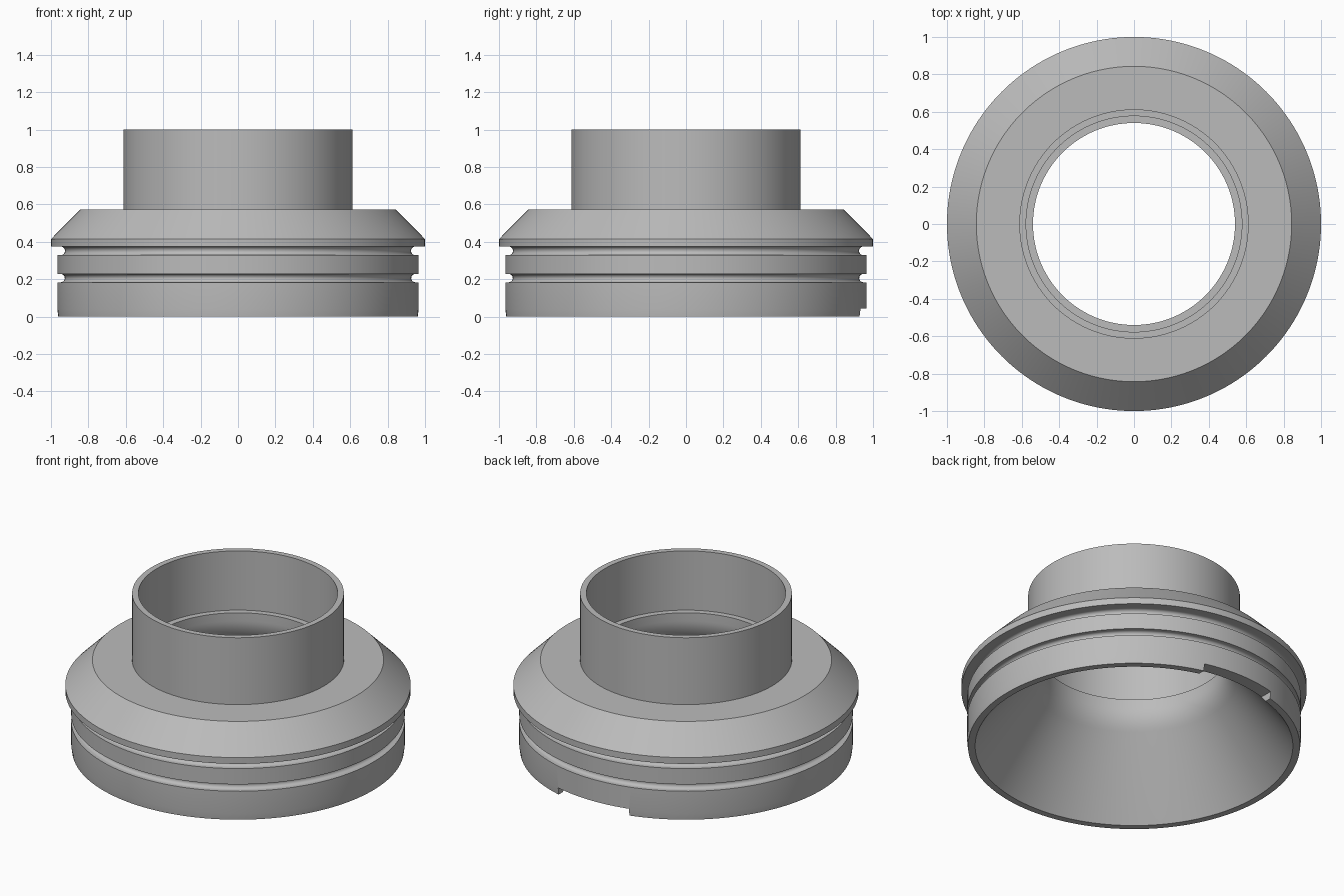
import bpy
import bmesh
import math
from mathutils import Vector

cube = bpy.data.objects.get("Cube")
if cube:
    bpy.data.objects.remove(cube, do_unlink=True)

SEGMENTS = 160

# Single grey material
grey = bpy.data.materials.new("plain_grey")
grey.use_nodes = True
colour = (0.5, 0.5, 0.5, 1)
grey.diffuse_color = colour
grey.node_tree.nodes["Principled BSDF"].inputs["Base Color"].default_value = colour


def groove(bottom, top, outer=0.966, centre=0.948, steps=10):
    """U-shaped ring groove, listed from its lower lip to its upper lip."""
    radius, mid = (top - bottom) / 2, (top + bottom) / 2
    arc = [(centre - radius * math.sin(math.pi * i / steps),
            mid - radius * math.cos(math.pi * i / steps)) for i in range(steps + 1)]
    return [(outer, bottom)] + arc + [(outer, top)]


def blend(start, corner, end, steps=8):
    """Rounded transition between two straight walls."""
    a, b, c = Vector(start), Vector(corner), Vector(end)
    return [tuple(a.lerp(b, i / steps).lerp(b.lerp(c, i / steps), i / steps))
            for i in range(steps + 1)]


# Closed wall section (radius, height): outside going up, inside going down
profile = [(0.961, 0), (0.966, 0.04)]
profile += groove(0.184, 0.228)
profile += groove(0.329, 0.375)
profile += [(1.0, 0.375), (1.0, 0.415)]          # flange edge
profile += [(0.843, 0.573), (0.613, 0.573)]      # sloped shoulder
profile += [(0.613, 1.0), (0.577, 1.0)]          # pipe neck rim
profile += [(0.577, 0.622), (0.54, 0.622)]       # inner ledge
profile += blend((0.54, 0.57), (0.54, 0.50), (0.59, 0.434))
profile += [(0.92, 0)]                           # funnel mouth

# Turned body
bm = bmesh.new()
verts = [bm.verts.new((r, 0, z)) for r, z in profile]
edges = [bm.edges.new((verts[i - 1], verts[i])) for i in range(len(verts))]
bmesh.ops.spin(bm, geom=verts + edges, cent=(0, 0, 0), axis=(0, 0, 1),
               angle=math.tau, steps=SEGMENTS, use_merge=True)
bmesh.ops.remove_doubles(bm, verts=bm.verts[:], dist=0.0001)
bmesh.ops.recalc_face_normals(bm, faces=bm.faces[:])
mesh = bpy.data.meshes.new("pipe_adapter")
bm.to_mesh(mesh)
bm.free()
mesh.materials.append(grey)
body = bpy.data.objects.new("pipe_adapter", mesh)
bpy.context.collection.objects.link(body)

# Shallow notch through the back of the lower rim
bpy.ops.mesh.primitive_cube_add(size=1, location=(0, 0.9, -0.005))
cutter = bpy.context.object
cutter.name = "notch_cutter"
cutter.scale = (0.5, 0.5, 0.1)
cutter.hide_render = True
cutter.data.materials.append(grey)

bpy.ops.object.select_all(action="DESELECT")
body.select_set(True)
bpy.context.view_layer.objects.active = body
cut = body.modifiers.new("notch", "BOOLEAN")
cut.operation = "DIFFERENCE"
cut.solver = "EXACT"
cut.object = cutter
bpy.ops.object.modifier_apply(modifier=cut.name)
bpy.data.objects.remove(cutter, do_unlink=True)

bpy.ops.object.shade_smooth_by_angle(angle=math.radians(28))
